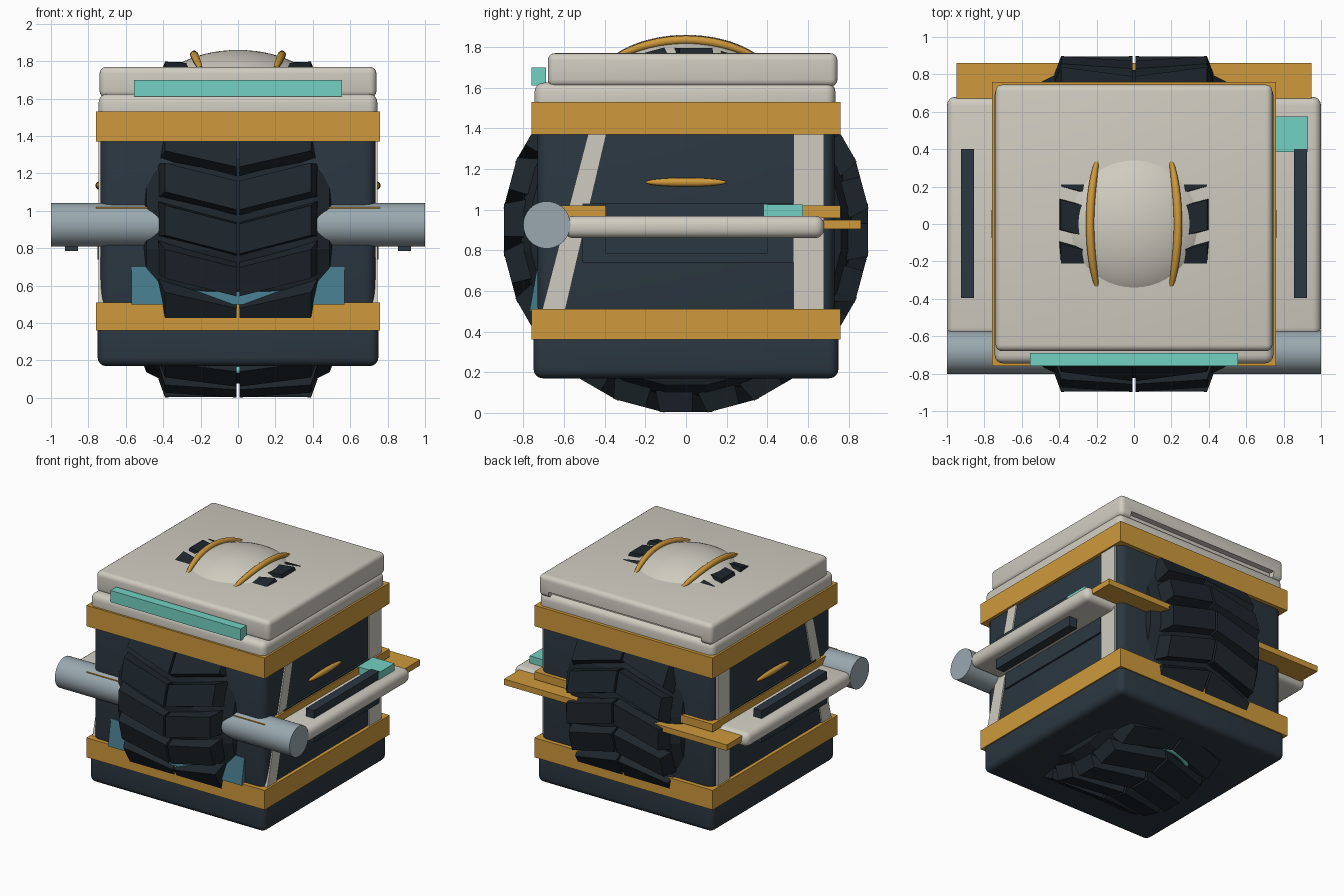
import bpy, bmesh, math
from mathutils import Matrix, Vector

if "Cube" in bpy.data.objects:
    bpy.data.objects.remove(bpy.data.objects["Cube"])


def mat(name, rgb):
    m = bpy.data.materials.new(name)
    m.diffuse_color = [(c / 255) ** 2.2 for c in rgb] + [1]
    m.use_nodes = True
    m.node_tree.nodes["Principled BSDF"].inputs["Base Color"].default_value = m.diffuse_color
    return m


GOLD = mat("gold", (205, 152, 62))
DARK = mat("dark_slate", (47, 58, 67))
RUBBER = mat("rubber", (35, 43, 49))
CREAM = mat("cream", (206, 203, 191))
TEAL = mat("teal", (115, 208, 193))
BLUE = mat("blue_panel", (72, 122, 138))
STEEL = mat("steel", (152, 167, 174))


def finish(name, bm, material, smooth=False):
    bmesh.ops.recalc_face_normals(bm, faces=bm.faces)
    me = bpy.data.meshes.new(name)
    bm.to_mesh(me)
    bm.free()
    me.materials.append(material)
    ob = bpy.data.objects.new(name, me)
    bpy.context.collection.objects.link(ob)
    if smooth:
        bpy.ops.object.select_all(action='DESELECT')
        ob.select_set(True)
        bpy.context.view_layer.objects.active = ob
        bpy.ops.object.shade_smooth_by_angle(angle=math.radians(35))
    return ob


def box(name, x, y, z, material, bevel=0.0):
    """Box from (min, max) ranges, with optional rounded edges."""
    bm = bmesh.new()
    size = [r[1] - r[0] for r in (x, y, z)]
    mid = [(r[1] + r[0]) / 2 for r in (x, y, z)]
    bmesh.ops.create_cube(bm, size=1, matrix=Matrix.Translation(mid) @ Matrix.Diagonal((*size, 1)))
    if bevel:
        bmesh.ops.bevel(bm, geom=bm.edges[:], offset=bevel, segments=4, profile=0.5, affect='EDGES')
    return finish(name, bm, material, bevel > 0)


def ellipsoid(name, centre, radii, material, u=40, v=24, rot=Matrix()):
    bm = bmesh.new()
    bmesh.ops.create_uvsphere(bm, u_segments=u, v_segments=v, radius=1,
                              matrix=Matrix.Translation(centre) @ Matrix.Diagonal((*radii, 1)) @ rot)
    return finish(name, bm, material, True)


def prism(name, yz, x0, x1, material):
    """Side-view outline extruded along x."""
    bm = bmesh.new()
    f = bm.faces.new([bm.verts.new((x0, y, z)) for y, z in yz])
    ext = bmesh.ops.extrude_face_region(bm, geom=[f])
    bmesh.ops.translate(bm, vec=(x1 - x0, 0, 0),
                        verts=[g for g in ext["geom"] if isinstance(g, bmesh.types.BMVert)])
    return finish(name, bm, material)


def tube(name, pts, radii, bevel, material):
    cu = bpy.data.curves.new(name, 'CURVE')
    cu.dimensions = '3D'
    cu.bevel_depth = bevel
    cu.bevel_resolution = 3
    cu.use_fill_caps = True
    sp = cu.splines.new('POLY')
    sp.points.add(len(pts) - 1)
    for p, co, r in zip(sp.points, pts, radii):
        p.co = (*co, 1)
        p.radius = r
    sp.use_smooth = True
    cu.materials.append(material)
    ob = bpy.data.objects.new(name, cu)
    bpy.context.collection.objects.link(ob)


# crate body, base and bands
S = (-.76, .76)
box("body", (-.735, .735), (-.73, .73), (.46, 1.48), DARK, .06)
box("base", (-.75, .75), (-.75, .75), (.17, .45), DARK, .045)
box("lower_band", S, S, (.36, .51), GOLD)
box("upper_band", S, S, (1.37, 1.53), GOLD)
box("middle_belt", S, S, (.96, 1.02), GOLD)

# two-layer lid with a slot at the back
box("lid_lower", (-.745, .745), (-.745, .735), (1.46, 1.625), CREAM, .045)
lid = box("lid_upper", (-.74, .74), (-.68, .745), (1.605, 1.77), CREAM, .035)
slot = box("lid_slot_cutter", (-.65, .65), (.7, .85), (1.59, 1.655), CREAM)
slot.hide_render = True
slot.hide_viewport = True
mod = lid.modifiers.new("slot", 'BOOLEAN')
mod.operation = 'DIFFERENCE'
mod.object = slot
box("front_light_bar", (-.555, .555), (-.76, -.69), (1.61, 1.70), TEAL)

# shallow dome and its two bowed rails
ellipsoid("dome", (0, 0, 1.60), (.45, .45, .26), CREAM, 48, 32)
for s in (-1, 1):
    pts, rad = [], []
    for i in range(17):
        t = -1 + i / 8
        pts.append((s * (.235 - .035 * t * t), .33 * t, 1.835 - .075 * t * t))
        rad.append(1 - .45 * t ** 4)
    tube("dome_rail", pts, rad, .022, GOLD)

# side pillars, braces, recess panels, spindles and tray bars
for s in (-1, 1):
    prism("rear_pillar", [(.53, .48), (.68, .48), (.68, 1.4), (.53, 1.4)], s * .6, s * .747, CREAM)
    prism("slanted_brace", [(-.715, .48), (-.6, .48), (-.385, 1.4), (-.475, 1.4)], s * .6, s * .745, CREAM)
    xs = sorted((s * .7, s * .75))
    box("side_panel", xs, (-.51, .53), (.74, 1.03), DARK)
    ellipsoid("side_spindle", (s * .742, 0, 1.135), (.02, .2, .022), GOLD, 16, 16,
              Matrix.Rotation(math.pi / 2, 4, 'X'))
    box("tray_bar", sorted((s * .855, s * .925)), (-.395, .4), (.785, 1.03), DARK)

# tray slab, rear plate and status block
box("tray", (-1, 1), (-.6, .68), (.86, .97), CREAM, .045)
box("rear_plate", (-.95, .95), (.67, .86), (.905, .95), GOLD)
box("status_block", (.74, .93), (.385, .575), (.95, 1.025), TEAL)

# front cross cylinder and slanted panel
bm = bmesh.new()
bmesh.ops.create_cone(bm, cap_ends=True, segments=48, radius1=.116, radius2=.116, depth=2,
                      matrix=Matrix.Translation((0, -.685, .925)) @ Matrix.Rotation(math.pi / 2, 4, 'Y'))
finish("cross_cylinder", bm, STEEL, True)
prism("front_panel", [(-.77, .5), (-.735, .7), (-.65, .7), (-.65, .5)], -.57, .57, BLUE)

# tyre carcass: lathed about the x axis
N = 24
HUB = Vector((0, 0, .9))
bm = bmesh.new()
half = [(.46, .55), (.52, .69), (.49, .77), (.40, .815), (.15, .83)]
prof = half + [(-x, r) for x, r in reversed(half)]
rings = [[bm.verts.new(HUB + Vector((x, r * math.sin(a), -r * math.cos(a))))
          for x, r in prof] for a in [2 * math.pi * (i + .5) / N for i in range(N)]]
for i in range(N):
    a, b = rings[i], rings[(i + 1) % N]
    for j in range(len(prof)):
        k = (j + 1) % len(prof)
        bm.faces.new((a[j], a[k], b[k], b[j]))
finish("tyre_carcass", bm, RUBBER)

# chevron tread lugs in two rows
bm = bmesh.new()
for i in range(N):
    turn = Matrix.Translation(HUB) @ Matrix.Rotation(2 * math.pi * i / N, 4, 'X')
    for s in (-1, 1):
        vs = []
        for r, w, xo in ((.895, .08, .39), (.79, .092, .425)):
            for x, t in ((.008, -w), (xo, -w), (xo, w), (.008, w)):
                # outer ends lead in the rolling direction (down-front-up)
                vs.append(bm.verts.new(turn @ Vector((s * x, t - (x - .2) * .26, -r))))
        bm.faces.new(vs[:4])
        bm.faces.new(vs[4:])
        for j in range(4):
            k = (j + 1) % 4
            bm.faces.new((vs[j], vs[k], vs[k + 4], vs[j + 4]))
finish("tread_lugs", bm, RUBBER)

# glow ring under the base
ring = [(.37 * math.cos(a), .37 * math.sin(a), .15)
        for a in [2 * math.pi * i / 48 for i in range(49)]]
tube("underside_ring", ring, [1] * 49, .022, TEAL)
